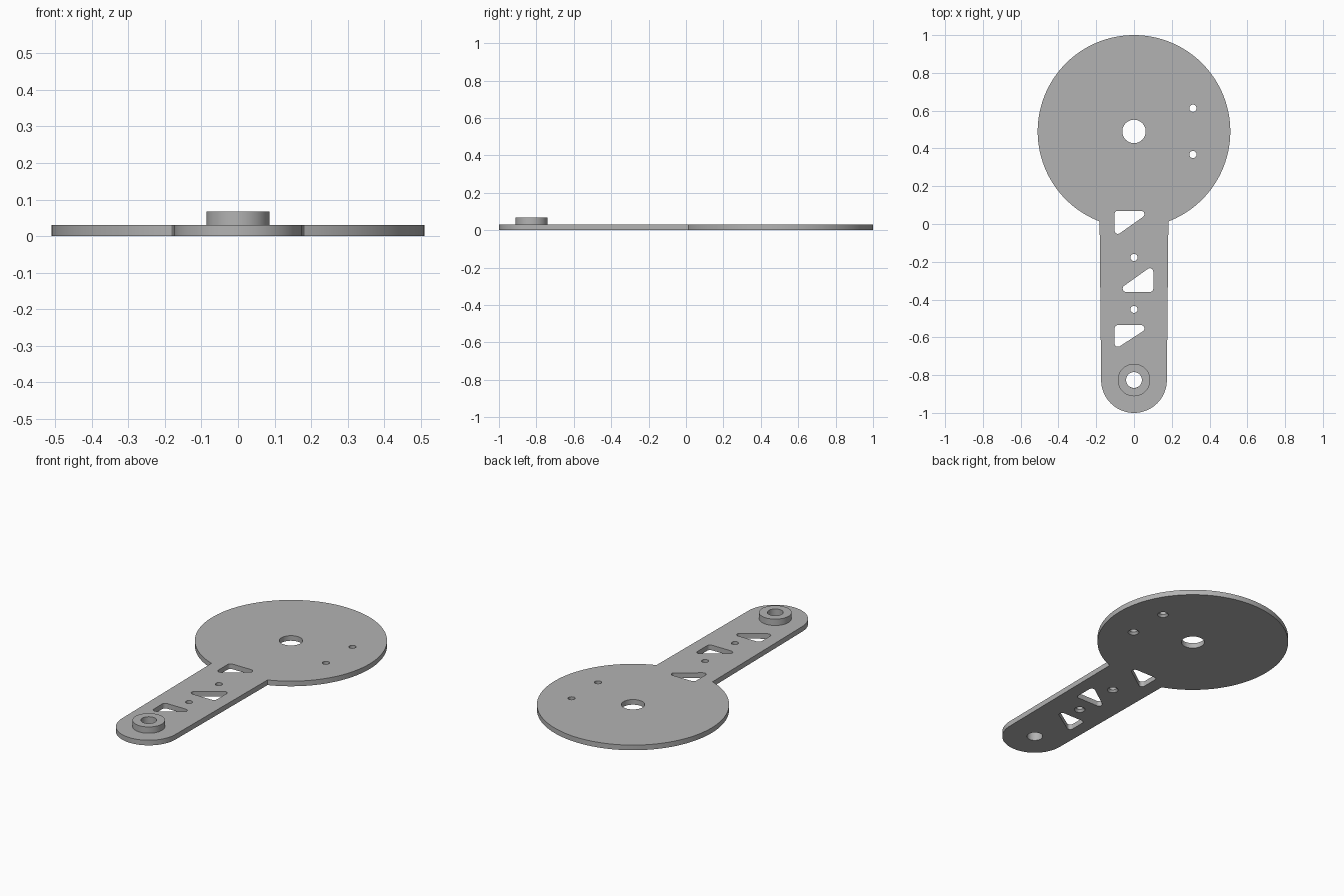
import bpy, bmesh, math
from mathutils import Vector

if "Cube" in bpy.data.objects:
    bpy.data.objects.remove(bpy.data.objects["Cube"])

THICK = 0.03
DISC_Y, DISC_R = 0.49, 0.51
END_Y, END_R = -0.826, 0.174
NECK = 0.182

grey = bpy.data.materials.new("plain grey")
grey.use_nodes = True
colour = (0.45, 0.45, 0.45, 1)
grey.diffuse_color = colour
grey.node_tree.nodes["Principled BSDF"].inputs["Base Color"].default_value = colour


def make_object(name, bm):
    bmesh.ops.recalc_face_normals(bm, faces=bm.faces)
    mesh = bpy.data.meshes.new(name)
    bm.to_mesh(mesh)
    bm.free()
    mesh.materials.append(grey)
    obj = bpy.data.objects.new(name, mesh)
    bpy.context.collection.objects.link(obj)
    return obj


def arc(cx, cy, r, start, end, steps):
    """Points on an arc, angles in radians."""
    angles = [start + (end - start) * i / steps for i in range(steps + 1)]
    return [(cx + r * math.cos(a), cy + r * math.sin(a)) for a in angles]


def prism(bm, outline, z0, z1):
    low = [bm.verts.new((x, y, z0)) for x, y in outline]
    high = [bm.verts.new((x, y, z1)) for x, y in outline]
    bm.faces.new(low[::-1])
    bm.faces.new(high)
    for i in range(len(low)):
        j = (i + 1) % len(low)
        bm.faces.new((low[i], low[j], high[j], high[i]))


def lathe(bm, x, y, profile, steps=48, caps=False):
    """Turn a list of (radius, height) about a vertical axis."""
    rings = []
    for r, z in profile:
        circle = arc(x, y, r, 0, math.tau, steps)[:-1]
        rings.append([bm.verts.new((px, py, z)) for px, py in circle])
    for a, b in zip(rings, rings[1:]):
        for i in range(steps):
            j = (i + 1) % steps
            bm.faces.new((a[i], a[j], b[j], b[i]))
    if caps:
        bm.faces.new(rings[0][::-1])
        bm.faces.new(rings[-1])


def rounded_triangle(bm, x, y, width, height, r=0.018):
    """Right triangle at corner (x, y); the signed legs point inwards."""
    sx, sy = math.copysign(r, width), math.copysign(r, height)
    centres = [Vector((x + sx, y + sy)), Vector((x + width - sx, y + sy)),
               Vector((x + sx, y + height - sy))]
    if width * height < 0:
        centres.reverse()
    outline = []
    for i, c in enumerate(centres):
        into, out = c - centres[i - 1], centres[(i + 1) % 3] - c
        start = math.atan2(into.y, into.x) - math.pi / 2
        turn = (math.atan2(out.y, out.x) - math.atan2(into.y, into.x)) % math.tau
        outline += arc(c.x, c.y, r, start, start + turn, 8)
    prism(bm, outline, -0.1, 0.1)


# Plate: round disc joined to a slightly tapered arm with a rounded end
half = math.asin(NECK / DISC_R)
outline = arc(0, DISC_Y, DISC_R, half - math.pi / 2, 1.5 * math.pi - half, 128)
outline += arc(0, END_Y, END_R, math.pi, math.tau, 48)
bm = bmesh.new()
prism(bm, outline, 0, THICK)
plate = make_object("arm_plate", bm)

# Openings: hub hole, end bore, triangular windows, countersunk screw holes
bm = bmesh.new()
for y, r in ((DISC_Y, 0.062), (END_Y, 0.042)):
    lathe(bm, 0, y, [(r, -0.1), (r, 0.1)], caps=True)
rounded_triangle(bm, -0.103, 0.07, 0.158, -0.122)
rounded_triangle(bm, 0.102, -0.36, -0.162, 0.126)
rounded_triangle(bm, -0.103, -0.535, 0.158, -0.115)
for x, y in ((0.312, 0.613), (0.312, 0.368), (0, -0.177), (0, -0.452)):
    lathe(bm, x, y, [(0.029, -0.1), (0.029, 0), (0.019, 0.012), (0.019, 0.1)], 32, True)
cutter = make_object("opening_cutter", bm)
cutter.hide_render = True

cut = plate.modifiers.new("openings", "BOOLEAN")
cut.operation = "DIFFERENCE"
cut.solver = "EXACT"
cut.object = cutter
bpy.context.view_layer.objects.active = plate
bpy.ops.object.modifier_apply(modifier=cut.name)
bpy.data.objects.remove(cutter)

# Raised collar around the end bore
bm = bmesh.new()
lathe(bm, 0, END_Y, [(0.042, THICK), (0.042, 0.067), (0.086, 0.067), (0.086, THICK)], 64)
collar = make_object("pivot_collar", bm)

for obj in (plate, collar):
    bpy.ops.object.select_all(action="DESELECT")
    obj.select_set(True)
    bpy.context.view_layer.objects.active = obj
    bpy.ops.object.shade_smooth_by_angle(angle=math.radians(30))
